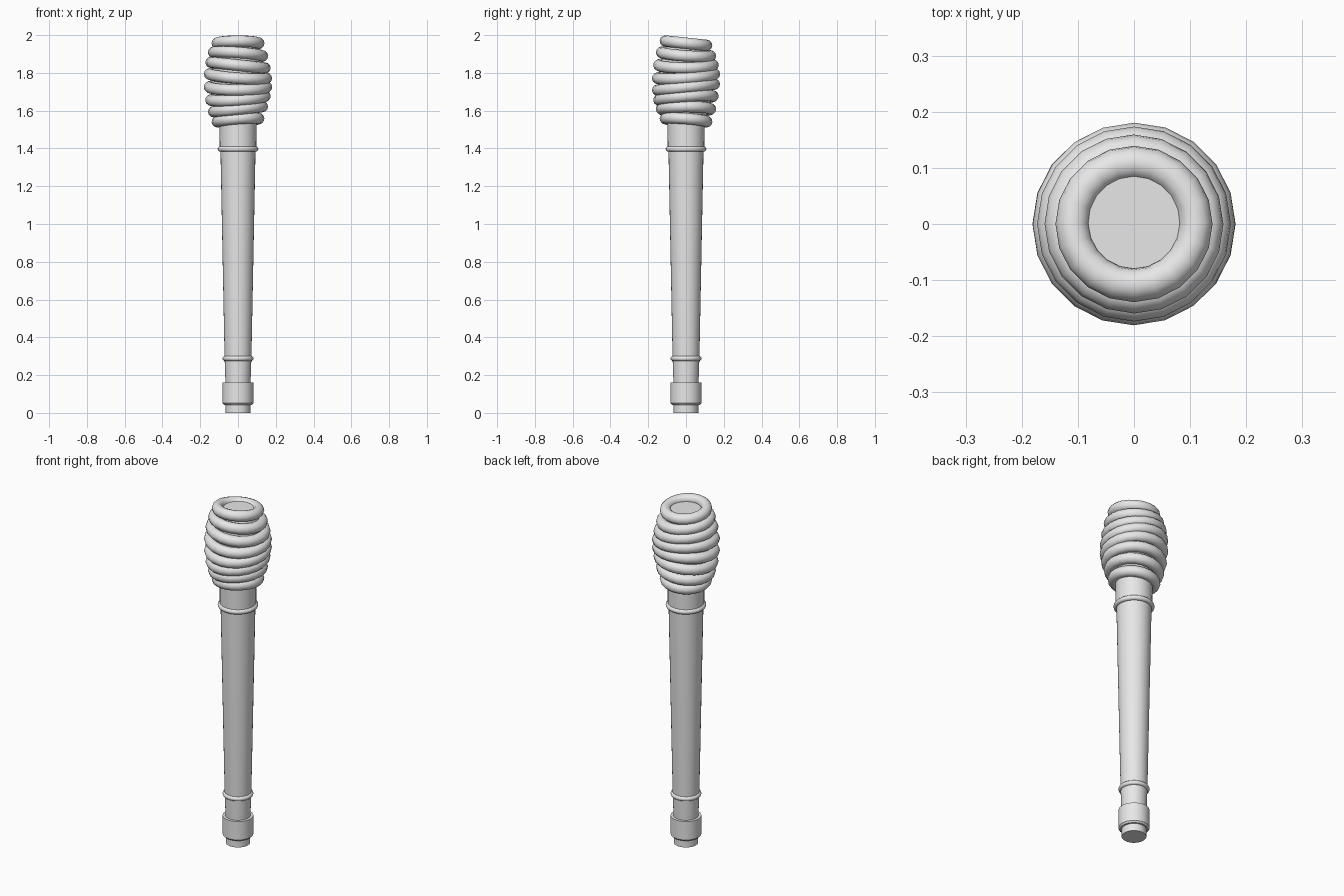
import bpy, bmesh, math
from mathutils import Matrix, Vector

cube = bpy.data.objects.get("Cube")
if cube:
    bpy.data.objects.remove(cube, do_unlink=True)

grey = bpy.data.materials.new("plain_grey")
grey.use_nodes = True
grey.diffuse_color = (0.8, 0.8, 0.8, 1)
grey.node_tree.nodes["Principled BSDF"].inputs["Base Color"].default_value = (0.8, 0.8, 0.8, 1)


def finish(obj, name):
    obj.name = name
    obj.data.name = name
    obj.data.materials.append(grey)
    bpy.ops.object.select_all(action="DESELECT")
    obj.select_set(True)
    bpy.context.view_layer.objects.active = obj
    bpy.ops.object.shade_smooth_by_angle(angle=math.radians(40))


def lathe(name, profile, sides=32):
    """Closed solid of revolution from (radius, height) points."""
    bm = bmesh.new()
    rings = []
    for r, z in profile:
        rings.append([bm.verts.new((r * math.cos(a), r * math.sin(a), z))
                      for a in (math.tau * i / sides for i in range(sides))])
    for low, high in zip(rings, rings[1:]):
        for i in range(sides):
            j = (i + 1) % sides
            bm.faces.new((low[i], low[j], high[j], high[i]))
    bm.faces.new(rings[0][::-1])
    bm.faces.new(rings[-1])
    mesh = bpy.data.meshes.new(name)
    bm.to_mesh(mesh)
    bm.free()
    obj = bpy.data.objects.new(name, mesh)
    bpy.context.collection.objects.link(obj)
    finish(obj, name)


def ring(name, major, minor, z, sides=32, tilt=0, direction=0):
    """Torus whose high side points along the given direction."""
    bpy.ops.mesh.primitive_torus_add(major_radius=major, minor_radius=minor,
                                     major_segments=sides, minor_segments=12)
    obj = bpy.context.object
    axis = Vector((math.sin(direction), -math.cos(direction), 0))
    obj.data.transform(Matrix.Translation((0, 0, z)) @ Matrix.Rotation(tilt, 4, axis))
    finish(obj, name)


# Handle, from the bottom upwards
lathe("base_plug", [(0.065, 0), (0.065, 0.06)])
lathe("bottom_sleeve", [(0.074, 0.043), (0.082, 0.052), (0.082, 0.16)])
lathe("shaft", [(0.066, 0.15), (0.071, 0.29), (0.093, 1.4)])
lathe("neck", [(0.097, 1.39), (0.098, 1.54)])
ring("lower_collar", 0.069, 0.013, 0.288)
ring("upper_collar", 0.094, 0.014, 1.397)

# Core inside the head, its flat end showing through the top coil
lathe("head_core", [(0.1, 1.54), (0.14, 1.68), (0.145, 1.77), (0.13, 1.87),
                    (0.1, 1.94), (0.085, 1.963)])

# Barrel of coils, each leaning in a different direction
COILS = 8
for i in range(COILS):
    t = i / (COILS - 1)
    radius = 0.11 + 0.042 * math.sin(math.pi * t) ** 0.9
    ring(f"head_coil_{i + 1}", radius, 0.03, 1.957 - 0.407 * t, 20,
         math.radians(6), math.radians(-90 - 45 * i))
